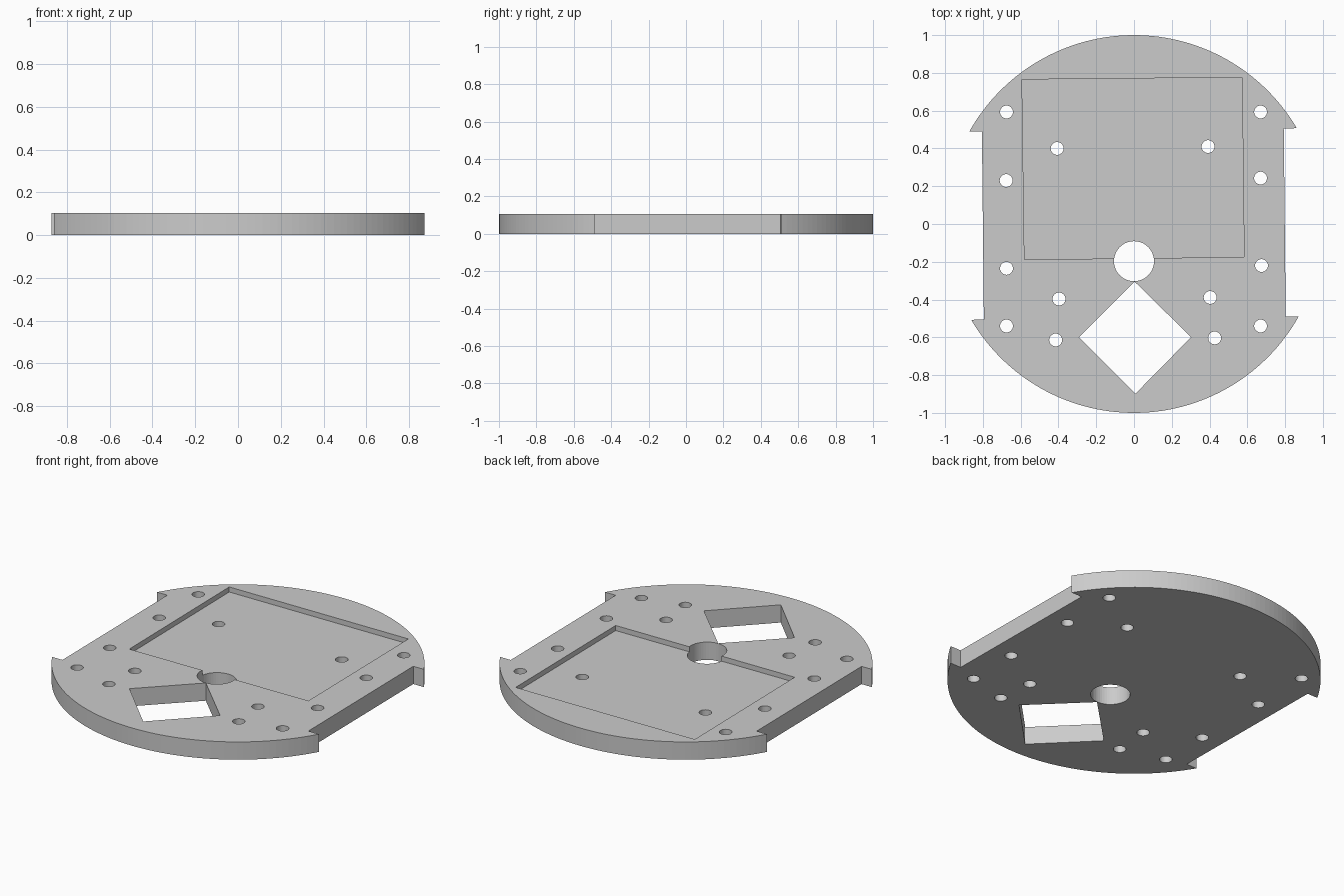
import bpy
import bmesh
from math import sin, cos, pi, asin, radians

THICK = 0.105
RECESS = 0.03
TILT = radians(0.6)

cube = bpy.data.objects.get("Cube")
if cube:
    bpy.data.objects.remove(cube, do_unlink=True)

grey = bpy.data.materials.new("plain grey")
grey.use_nodes = True
colour = (0.6, 0.6, 0.6, 1)
grey.diffuse_color = colour
grey.node_tree.nodes["Principled BSDF"].inputs["Base Color"].default_value = colour


def prism(name, points, low, high):
    """Extrude a flat outline from height low to height high."""
    bm = bmesh.new()
    face = bm.faces.new([bm.verts.new((x, y, low)) for x, y in points])
    top = bmesh.ops.extrude_face_region(bm, geom=[face])["geom"]
    bmesh.ops.translate(bm, vec=(0, 0, high - low),
                        verts=[v for v in top if isinstance(v, bmesh.types.BMVert)])
    bmesh.ops.recalc_face_normals(bm, faces=bm.faces)
    mesh = bpy.data.meshes.new(name)
    bm.to_mesh(mesh)
    bm.free()
    mesh.materials.append(grey)
    obj = bpy.data.objects.new(name, mesh)
    bpy.context.collection.objects.link(obj)
    return obj


def arc(x, y, radius, start, end, steps):
    angles = [start + (end - start) * i / steps for i in range(steps + 1)]
    return [(x + radius * cos(a), y + radius * sin(a)) for a in angles]


def circle(x, y, radius, steps):
    return arc(x, y, radius, 0, 2 * pi, steps)[:-1]


def cut(target, points, low=-0.1):
    """Cut an outline out of the target, from height low upwards."""
    cutter = prism("cutter", points, low, THICK + 0.1)
    cutter.hide_render = True
    mod = target.modifiers.new("cut", "BOOLEAN")
    mod.operation = "DIFFERENCE"
    mod.solver = "EXACT"
    mod.object = cutter
    bpy.context.view_layer.objects.active = target
    bpy.ops.object.modifier_apply(modifier=mod.name)
    bpy.data.objects.remove(cutter, do_unlink=True)


# Round plate with a straight wheel notch on each side, turned very slightly
corner = asin(0.498)
outline = (arc(0, 0, 1, corner, pi - corner, 60) + [(-0.8, 0.498), (-0.8, -0.498)]
           + arc(0, 0, 1, pi + corner, 2 * pi - corner, 60) + [(0.798, -0.498), (0.798, 0.498)])
outline = [(x * cos(TILT) - y * sin(TILT), x * sin(TILT) + y * cos(TILT)) for x, y in outline]
plate = prism("base_plate", outline, 0, THICK)

# Shallow rectangular recess in the top
cut(plate, [(-0.593, 0.765), (-0.58, -0.188), (0.583, -0.175), (0.572, 0.776)], THICK - RECESS)

# Round cable hole and diamond opening
cut(plate, circle(0, -0.197, 0.106, 48))
cut(plate, [(0.003, -0.305), (0.302, -0.599), (0.008, -0.898), (-0.291, -0.599)])

# Screw holes
holes = [(-0.675, 0.593), (-0.407, 0.4), (-0.677, 0.23), (-0.675, -0.235),
         (-0.675, -0.54), (-0.397, -0.397), (-0.415, -0.614),
         (0.67, 0.593), (0.392, 0.41), (0.67, 0.243), (0.675, -0.22),
         (0.67, -0.54), (0.403, -0.389), (0.427, -0.603)]
for x, y in holes:
    cut(plate, circle(x, y, 0.034, 32))
